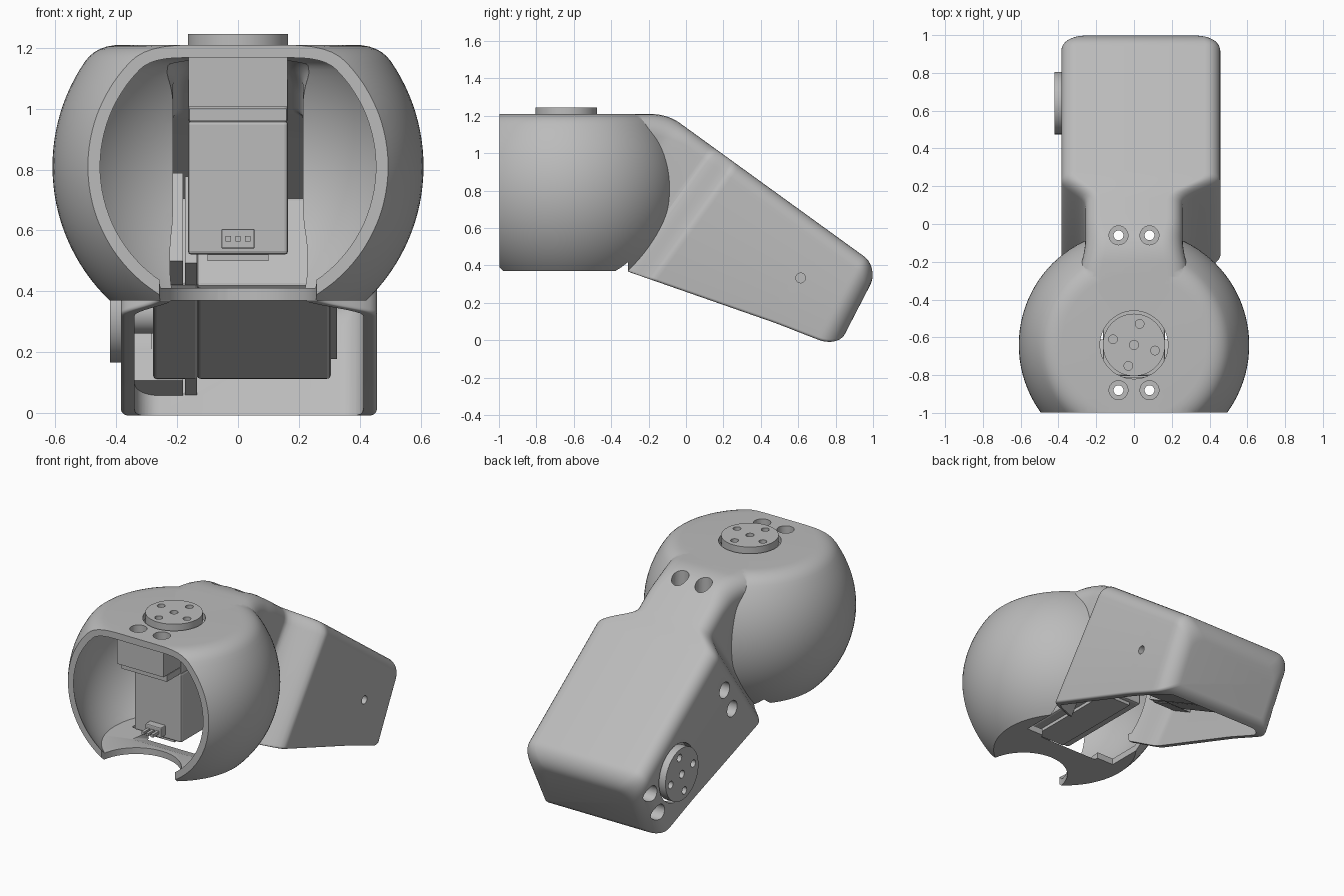
import bpy, bmesh, math
from mathutils import Matrix, Vector

if "Cube" in bpy.data.objects:
    bpy.data.objects.remove(bpy.data.objects["Cube"])

grey = bpy.data.materials.new("plain grey")
grey.use_nodes = True
grey.diffuse_color = (0.5, 0.5, 0.5, 1)
grey.node_tree.nodes["Principled BSDF"].inputs["Base Color"].default_value = (0.5, 0.5, 0.5, 1)

TILT = math.radians(-35.9)
c, s = math.cos(TILT), math.sin(TILT)
BALL = Vector((0, -0.64, 0.81))
ARM = Matrix.Rotation(TILT, 4, 'X')
# Servo frames: origin on the shell surface, z out along the shaft, y along the case
UPPER = Matrix.Translation((0, -0.64, 1.21))
SLOPE = math.radians(-27.5)
p, q = math.cos(SLOPE), math.sin(SLOPE)
LOWER = Matrix(((0, 0, -1, -0.385), (q, -p, 0, 0.64), (-p, -q, 0, 0.33), (0, 0, 0, 1)))


def finish(name, bm, matrix=Matrix()):
    bm.transform(matrix)
    bmesh.ops.recalc_face_normals(bm, faces=bm.faces)
    mesh = bpy.data.meshes.new(name)
    bm.to_mesh(mesh)
    bm.free()
    mesh.materials.append(grey)
    ob = bpy.data.objects.new(name, mesh)
    bpy.context.collection.objects.link(ob)
    return ob


def box(name, lo, hi, matrix=Matrix(), bevel=0):
    bm = bmesh.new()
    bmesh.ops.create_cube(bm, size=1)
    lo, hi = Vector(lo), Vector(hi)
    for v in bm.verts:
        v.co = (lo + hi) / 2 + v.co * (hi - lo)
    if bevel:
        bmesh.ops.bevel(bm, geom=bm.edges[:], offset=bevel, segments=2, profile=0.5, affect='EDGES')
    return finish(name, bm, matrix)


def rod(name, x, y, z0, z1, r, matrix=Matrix(), sides=32):
    bm = bmesh.new()
    place = Matrix.Translation((x, y, (z0 + z1) / 2))
    bmesh.ops.create_cone(bm, cap_ends=True, segments=sides, radius1=r, radius2=r,
                          depth=z1 - z0, matrix=place)
    return finish(name, bm, matrix)


def volume(mesh):
    bm = bmesh.new()
    bm.from_mesh(mesh)
    size = bm.calc_volume()
    bm.free()
    return size


def combine(target, tools, operation='DIFFERENCE'):
    """Apply each boolean for good, trying the next solver if one has no effect."""
    sign = 1 if operation == 'UNION' else -1
    for tool in tools:
        before = volume(target.data)
        mod = target.modifiers.new("cut", 'BOOLEAN')
        mod.operation, mod.object = operation, tool
        for solver in ('EXACT', 'MANIFOLD', 'FLOAT'):
            mod.solver = solver
            graph = bpy.context.evaluated_depsgraph_get()
            mesh = bpy.data.meshes.new_from_object(target.evaluated_get(graph))
            after = volume(mesh)
            if sign * (after - before) > 1e-5 and after > before * 0.02:
                target.data = mesh
                break
        target.modifiers.clear()
        bpy.data.objects.remove(tool)


def move(ob, matrix):
    ob.data.transform(matrix)
    ob.data.update()


def smooth(ob):
    bpy.ops.object.select_all(action='DESELECT')
    ob.select_set(True)
    bpy.context.view_layer.objects.active = ob
    bpy.ops.object.shade_smooth_by_angle(angle=math.radians(32))


def ball(name, radius, low, high, round_off):
    """Lathe: sphere with flat bottom, flat top and a rounded top edge."""
    a0 = math.asin((low - BALL.z) / radius)
    a1 = math.asin((high - round_off - BALL.z) / radius)
    arc = [a0 + (a1 - a0) * i / 28 for i in range(29)]
    pts = [(0, low - BALL.z)] + [(radius * math.cos(a), radius * math.sin(a)) for a in arc]
    end, top = Vector(pts[-1]), high - BALL.z
    mid = Vector((end.x - round_off * end.y / end.x, top))
    flat = Vector((mid.x - round_off * 1.5, top))
    for i in range(1, 7):
        t = i / 6
        pts.append(tuple(end * (1 - t) ** 2 + mid * 2 * t * (1 - t) + flat * t * t))
    pts.append((0, top))
    bm = bmesh.new()
    vs = [bm.verts.new((r, 0, z)) for r, z in pts]
    edges = [bm.edges.new(pair) for pair in zip(vs, vs[1:])]
    bmesh.ops.spin(bm, geom=vs + edges, cent=(0, 0, 0), axis=(0, 0, 1),
                   angle=math.tau, steps=96, use_merge=True)
    bmesh.ops.remove_doubles(bm, verts=bm.verts, dist=0.0005)
    return finish(name, bm, Matrix.Translation(BALL))


def ease(a, b, x):
    t = min(max((x - a) / (b - a), 0), 1)
    return t * t * (3 - 2 * t)


def arm(name, start, inset=0, drop=0):
    """Loft of rounded rectangles: neck, shoulder step, wide box, leaning rounded end."""
    end, r = 0.65 - inset, 0.105 - inset / 2
    stations = [start + (end - r - start) * i / 90 for i in range(90)]
    stations += [end - r + r * math.sin(math.pi / 2 * i / 10) for i in range(11)]
    bm = bmesh.new()
    rings = []
    for u in stations:
        d = r - math.sqrt(max(r * r - max(u - end + r, 0) ** 2, 0))
        wide = ease(-0.49, -0.33, u)
        neck = 0.258 + 0.06 * ease(-0.7, -1.0, u)
        left = -neck + (neck - 0.385) * wide + inset + d
        right = neck + (0.457 - neck) * wide - inset - d
        a, b = 0.921, (1.21 - s * u) / c
        h = max(0.06 - abs(a - b), 0)
        top = min(a, b) - h * h / 0.24 - inset - d
        low = max(0, 0.2545 + 0.2995 * u) + d * 0.7 - drop
        lean = 0.15 * ease(0.3, 0.62, u)
        soft = 0.08 + 0.05 * ease(-0.6, -0.85, u)
        ring = []
        corners = [(right, top, 0, soft), (left, top, 1, soft),
                   (left, low, 2, 0.015), (right, low, 3, 0.015)]
        for x, v, k, rad in corners:
            rad = max(rad - inset, 0.012)
            sx, sv = (-1 if k in (0, 3) else 1), (-1 if k < 2 else 1)
            for i in range(7):
                ang = math.pi / 2 * (k + i / 6)
                vv = v + sv * rad + rad * math.sin(ang)
                ring.append(bm.verts.new((x + sx * rad + rad * math.cos(ang),
                                          u - lean * (vv - 0.65), vv)))
        rings.append(ring)
    for one, two in zip(rings, rings[1:]):
        for i in range(len(one)):
            j = (i + 1) % len(one)
            bm.faces.new((one[i], one[j], two[j], two[i]))
    bm.faces.new(rings[0])
    bm.faces.new(rings[-1])
    return finish(name, bm, ARM)


# Outer solid: ball joined to the tilted arm
shell = ball("shell", 0.61, 0.37, 1.21, 0.055)
combine(shell, [arm("arm_solid", -1.0)], 'UNION')

# Hollow, leaving screw bosses standing at both ends of each servo
hollow = ball("hollow", 0.578, 0.41, 1.168, 0.04)
combine(hollow, [arm("arm_hollow", -0.86, 0.045, 0.1)], 'UNION')
bosses = []
for frame in (UPPER, LOWER):
    for y0, y1 in ((-0.34, -0.17), (0.51, 0.68)):
        bosses.append(box("boss", (-0.163, y0, -0.205), (0.163, y1, 0.1), frame))
combine(hollow, bosses)
combine(shell, [hollow])

# Flat front opening, notch and rear opening in the floor
combine(shell, [box("front_cut", (-1, -2, -1), (1, -0.998, 2)),
                box("rear_opening", (-0.33, -0.59, 0.3), (0.33, -0.31, 0.43)),
                rod("notch", 0, -1.02, 0.3, 0.46, 0.26, sides=48),
                rod("floor_hole", 0, -0.81, 0.3, 0.46, 0.02)])

# Shaft clearance and counterbored screw holes, cut in each servo's own frame
for frame in (UPPER, LOWER):
    cuts = [rod("shaft_hole", 0, 0, -0.1, 0.1, 0.18, sides=48)]
    for y in (-0.24, 0.58):
        for x in (-0.082, 0.082):
            cuts.append(rod("counterbore", x, y, -0.13, 0.1, 0.05))
            cuts.append(rod("screw_hole", x, y, -0.24, 0, 0.026))
    if frame is LOWER:
        cuts.append(rod("pivot_hole", 0.01, 0.025, -0.95, -0.75, 0.026))
    move(shell, frame.inverted())
    combine(shell, cuts)
    move(shell, frame)
smooth(shell)

# Two identical servos
for label, frame in (("upper", UPPER), ("lower", LOWER)):
    box(label + "_servo_body", (-0.165, -0.165, -0.69), (0.165, 0.505, -0.25), frame, 0.012)
    box(label + "_servo_base", (-0.1, -0.14, -0.71), (0.1, 0.48, -0.68), frame)
    box(label + "_servo_cap", (-0.165, -0.165, -0.255), (0.165, 0.505, -0.105), frame, 0.012)
    flange = box(label + "_servo_flange", (-0.16, -0.3, -0.25), (0.16, 0.66, -0.21))
    combine(flange, [rod("bore", x, y, -0.4, 0, 0.026)
                     for x in (-0.082, 0.082) for y in (-0.24, 0.58)])
    move(flange, frame)
    box(label + "_connector", (-0.055, -0.21, -0.67), (0.055, -0.15, -0.605), frame, 0.006)
    for x in (-0.032, 0, 0.032):
        box(label + "_pin", (x - 0.009, -0.27, -0.647), (x + 0.009, -0.2, -0.629), frame)
    smooth(rod(label + "_shaft", 0, 0, -0.12, -0.01, 0.07, frame))
    # Round output horn with a centre bore and four screw holes
    horn = rod(label + "_horn", 0, 0, -0.02, 0.035, 0.165, sides=64)
    bores = [rod("bore", 0, 0, 0, 0.1, 0.024, sides=24)]
    for i in range(4):
        a = math.radians(75 + 90 * i)
        bores.append(rod("bore", 0.115 * math.cos(a), 0.115 * math.sin(a), -0.1, 0.1, 0.023, sides=24))
    combine(horn, bores)
    move(horn, frame)
    smooth(horn)
